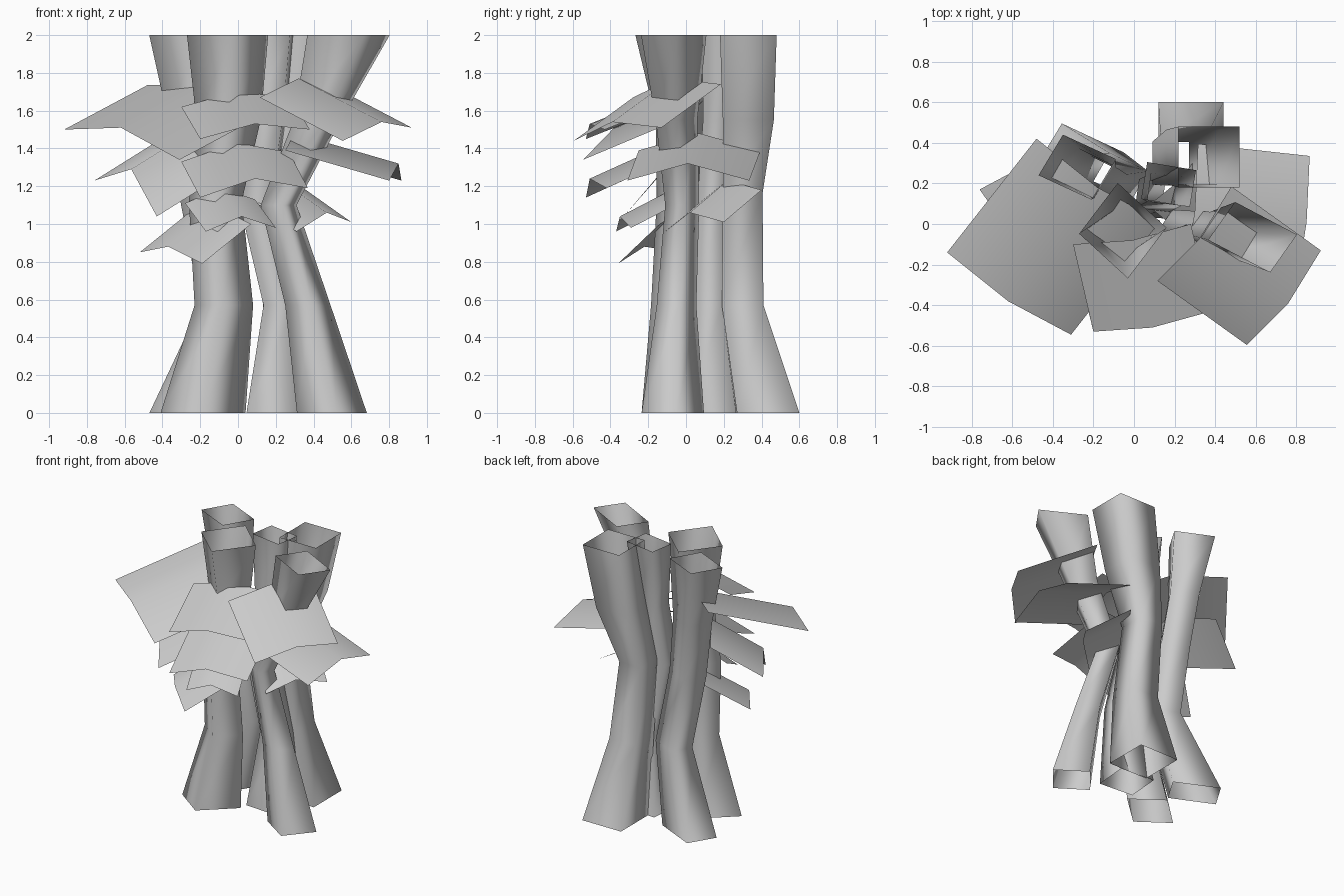
import bpy
from mathutils import Vector


def make_object(name, verts, faces):
    mesh = bpy.data.meshes.new(name)
    mesh.from_pydata([tuple(v) for v in verts], [], faces)
    mesh.update()
    ob = bpy.data.objects.new(name, mesh)
    bpy.context.collection.objects.link(ob)
    for p in mesh.polygons:
        p.use_smooth = True
    return ob


def trunk(name, rings):
    """Open four-sided tube; ring = (z, centre x, centre y, half side a, half side b)."""
    verts, faces = [], []
    for z, cx, cy, (ax, ay), (bx, by) in rings:
        for s, t in ((-1, -1), (1, -1), (1, 1), (-1, 1)):
            verts.append((cx + s * ax + t * bx, cy + s * ay + t * by, z))
    for r in range(len(rings) - 1):
        for i in range(4):
            j = (i + 1) % 4
            faces.append((r * 4 + i, r * 4 + j, r * 4 + 4 + j, r * 4 + 4 + i))
    make_object(name, verts, faces)


def shelf(name, outer, reach):
    """Creased bracket sheet: three outer rim points swept back to the trunk."""
    rim = [Vector(p) for p in outer]
    verts = rim + [p + Vector(reach) for p in rim]
    make_object(name, verts, [(0, 1, 4, 3), (1, 2, 5, 4)])


# Trunks
trunk("front_trunk", [
    (0.00, -0.185, -0.05, (0.115, 0.105), (-0.11, 0.08)),
    (0.57, -0.075, -0.06, (0.08, 0.065), (-0.075, 0.06)),
    (1.12, -0.12, -0.04, (0.07, 0.06), (-0.07, 0.055)),
    (1.55, -0.05, -0.03, (0.085, 0.06), (-0.085, 0.07)),
    (2.00, -0.055, -0.033, (0.095, 0.125), (-0.12, 0.11))])
trunk("left_back_trunk", [
    (0.00, -0.26, 0.33, (0.152, -0.071), (0.057, 0.094)),
    (0.57, -0.065, 0.235, (0.095, -0.045), (0.04, 0.07)),
    (1.12, -0.17, 0.22, (0.09, -0.045), (0.045, 0.07)),
    (1.55, -0.23, 0.25, (0.09, -0.045), (0.05, 0.075)),
    (2.00, -0.28, 0.28, (0.13, -0.06), (0.06, 0.10))])
trunk("back_trunk", [
    (0.00, 0.28, 0.435, (0.16, 0), (0, 0.165)),
    (0.57, 0.24, 0.30, (0.108, 0), (0, 0.11)),
    (1.16, 0.18, 0.30, (0.09, 0), (0, 0.105)),
    (1.55, 0.29, 0.33, (0.13, 0), (0, 0.135)),
    (2.00, 0.37, 0.33, (0.15, 0), (0, 0.15))])
trunk("right_trunk", [
    (0.00, 0.497, -0.07, (0.105, -0.07), (0.08, 0.095)),
    (0.57, 0.37, -0.05, (0.07, -0.045), (0.05, 0.06)),
    (1.10, 0.215, -0.02, (0.06, -0.04), (0.035, 0.05)),
    (1.55, 0.42, -0.05, (0.085, -0.05), (0.04, 0.06)),
    (2.00, 0.585, -0.065, (0.152, -0.08), (0.066, 0.093))])
trunk("middle_trunk", [
    (0.00, 0.19, 0.15, (0.135, -0.01), (0.01, 0.125)),
    (0.57, 0.23, 0.13, (0.085, -0.01), (0.01, 0.07)),
    (1.12, 0.10, 0.14, (0.085, -0.01), (0.01, 0.07)),
    (1.55, 0.16, 0.17, (0.085, -0.01), (0.01, 0.07)),
    (2.00, 0.17, 0.195, (0.12, -0.02), (0.015, 0.09))])

# Upper shelves
shelf("upper_left_shelf",
      [(-0.92, -0.14, 1.50), (-0.62, -0.38, 1.51), (-0.31, -0.545, 1.34)],
      (0.44, 0.56, 0.235))
shelf("upper_front_shelf",
      [(-0.20, -0.53, 1.45), (0.09, -0.51, 1.53), (0.38, -0.43, 1.50)],
      (-0.10, 0.43, 0.17))
shelf("upper_right_shelf",
      [(0.555, -0.595, 1.44), (0.76, -0.39, 1.54), (0.92, -0.13, 1.51)],
      (-0.44, 0.315, 0.23))

# Middle shelves
shelf("middle_left_shelf",
      [(-0.76, 0.17, 1.23), (-0.565, -0.11, 1.29), (-0.43, -0.33, 1.04)],
      (0.32, 0.17, 0.20))
shelf("middle_front_shelf",
      [(-0.20, -0.53, 1.14), (0.09, -0.51, 1.24), (0.37, -0.42, 1.19)],
      (-0.10, 0.42, 0.19))
shelf("middle_right_shelf",
      [(0.80, -0.31, 1.23), (0.85, 0.01, 1.32), (0.865, 0.335, 1.23)],
      (-0.55, 0.06, 0.16))

# Lower shelves
shelf("lower_left_shelf",
      [(-0.52, -0.02, 0.85), (-0.37, -0.22, 0.88), (-0.19, -0.36, 0.79)],
      (0.26, 0.22, 0.21))
shelf("lower_front_shelf",
      [(-0.17, -0.37, 0.96), (0.02, -0.35, 1.04), (0.20, -0.29, 0.98)],
      (-0.11, 0.29, 0.15))
shelf("lower_right_shelf",
      [(0.31, -0.11, 0.96), (0.47, 0.02, 1.06), (0.60, 0.20, 1.01)],
      (-0.24, 0.20, 0.17))
